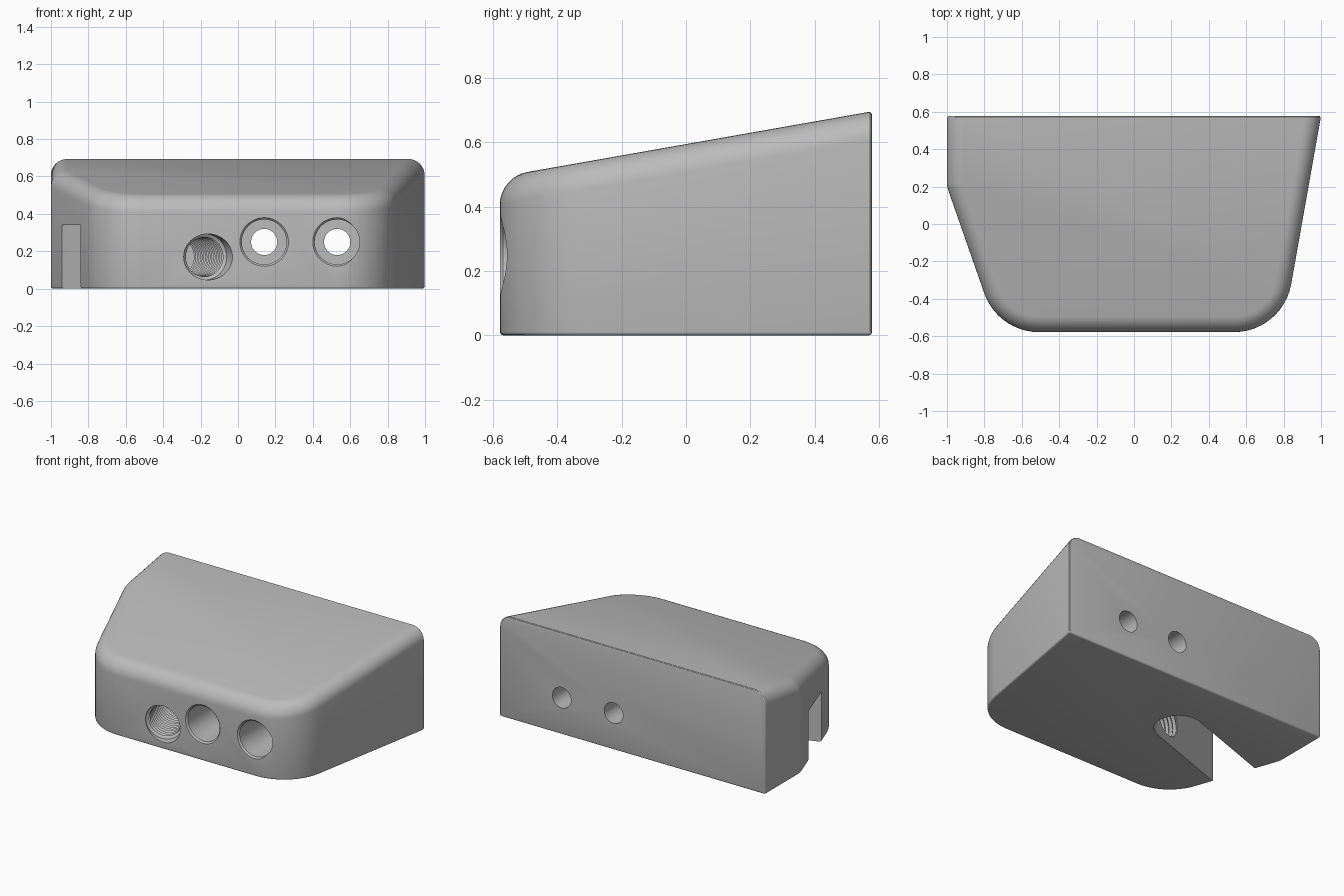
import bpy, bmesh
from math import pi, sin, cos, tan, radians
from mathutils import Vector, Matrix

cube = bpy.data.objects.get("Cube")
if cube:
    bpy.data.objects.remove(cube)

grey = bpy.data.materials.new("plain grey")
grey.use_nodes = True
colour = (0.5, 0.5, 0.5, 1)
grey.diffuse_color = colour
grey.node_tree.nodes["Principled BSDF"].inputs["Base Color"].default_value = colour


def finish(bm, name):
    bmesh.ops.recalc_face_normals(bm, faces=bm.faces)
    mesh = bpy.data.meshes.new(name)
    bm.to_mesh(mesh)
    bm.free()
    mesh.materials.append(grey)
    obj = bpy.data.objects.new(name, mesh)
    bpy.context.collection.objects.link(obj)
    return obj


def rounded(corners, steps=14):
    """Outline points with each (x, y, radius) corner filleted."""
    out = []
    for i, (x, y, r) in enumerate(corners):
        p = Vector((x, y))
        a = (Vector(corners[i - 1][:2]) - p).normalized()
        b = (Vector(corners[(i + 1) % len(corners)][:2]) - p).normalized()
        if r == 0:
            out.append(p)
            continue
        half = a.angle(b) / 2
        centre = p + (a + b).normalized() * r / sin(half)
        start = p + a * r / tan(half) - centre
        end = p + b * r / tan(half) - centre
        turn = pi - 2 * half
        n = max(3, round(steps * turn / (pi / 2)))
        for k in range(n + 1):
            t = k / n
            out.append(centre + (start * sin((1 - t) * turn) + end * sin(t * turn)) / sin(turn))
    return out


def prism(outline, low, high):
    """Upright prism; low and high give z for a point."""
    bm = bmesh.new()
    base = [bm.verts.new((p.x, p.y, low(p))) for p in outline]
    top = [bm.verts.new((p.x, p.y, high(p))) for p in outline]
    bm.faces.new(base)
    bm.faces.new(top)
    n = len(base)
    for i in range(n):
        j = (i + 1) % n
        bm.faces.new((base[i], base[j], top[j], top[i]))
    bmesh.ops.recalc_face_normals(bm, faces=bm.faces)
    return bm


def bevel(bm, edges, width, segments):
    bmesh.ops.bevel(bm, geom=edges, offset=width, offset_type='OFFSET',
                    segments=segments, profile=0.5, affect='EDGES')


def lathe(name, profile, place, sides=48):
    """Solid turned about its own y axis from (radius, y) points."""
    bm = bmesh.new()
    rings = [[bm.verts.new((r * cos(2 * pi * k / sides), y, r * sin(2 * pi * k / sides)))
              for k in range(sides)] for r, y in profile]
    for a, b in zip(rings, rings[1:]):
        for k in range(sides):
            j = (k + 1) % sides
            bm.faces.new((a[k], a[j], b[j], b[k]))
    bm.faces.new(rings[0])
    bm.faces.new(rings[-1])
    bm.transform(place)
    return finish(bm, name)


# Sloped block with rounded front corners
FRONT, BACK = -0.578, 0.578
outline = rounded([(1, BACK, 0), (-1, BACK, 0), (-1, 0.2, 0.14),
                   (-0.728, FRONT, 0.31), (0.795, FRONT, 0.31)])
bm = prism(outline, lambda p: 0, lambda p: 0.594 + 0.176 * p.y)

# Wide round along the top edge, except at the back
bevel(bm, [e for e in bm.edges
           if all(v.co.z > 0.1 for v in e.verts)
           and any(v.co.y < BACK - 0.01 for v in e.verts)], 0.085, 8)
# Fine round along the base and the back
bevel(bm, [e for e in bm.edges
           if all(v.co.z < 0.001 for v in e.verts)
           or all(v.co.y > BACK - 0.001 for v in e.verts)], 0.013, 3)
body = finish(bm, "wedge_block")

cutters = []

# Stepped bolt holes running right through
for x in (0.14, 0.53):
    steps = [(0.13, -0.1), (0.13, 0), (0.12, 0.01), (0.12, 0.5), (0.07, 0.5), (0.07, 1.3)]
    cutters.append(lathe("bolt_hole_cutter", steps, Matrix.Translation((x, FRONT, 0.25))))

# Round-ended slot in the underside, square to the slanted side
slant = radians(19.3)
along = Vector((cos(slant), sin(slant)))
across = Vector((-along.y, along.x))
end = Vector((-0.26, 0.11))
half = 0.15
slot = [end + half * (across * cos(a) + along * sin(a))
        for a in (pi * k / 24 for k in range(25))]
slot += [slot[-1] - along, slot[0] - along]
cutters.append(finish(prism(slot, lambda p: -0.1, lambda p: 0.34), "slot_cutter"))

# Threaded hole, tilted to meet the slot squarely
pitch = 0.026
thread = [(0.123, -0.1), (0.123, 0.05)]
for k in range(20):
    y = 0.06 + k * pitch
    thread += [(0.105, y), (0.121, y + pitch / 2)]
thread.append((0.105, 0.06 + 20 * pitch))
place = Matrix.Translation((-0.16, FRONT, 0.17)) @ Matrix.Rotation(slant, 4, 'Z')
cutters.append(lathe("threaded_hole_cutter", thread, place))

bpy.context.view_layer.objects.active = body
for cutter in cutters:
    cut = body.modifiers.new(cutter.name, 'BOOLEAN')
    cut.object = cutter
    cut.operation = 'DIFFERENCE'
    cut.solver = 'EXACT'
    bpy.ops.object.modifier_apply(modifier=cut.name)
for cutter in cutters:
    bpy.data.objects.remove(cutter)

bpy.ops.object.select_all(action='DESELECT')
body.select_set(True)
bpy.ops.object.shade_smooth_by_angle(angle=radians(28))
